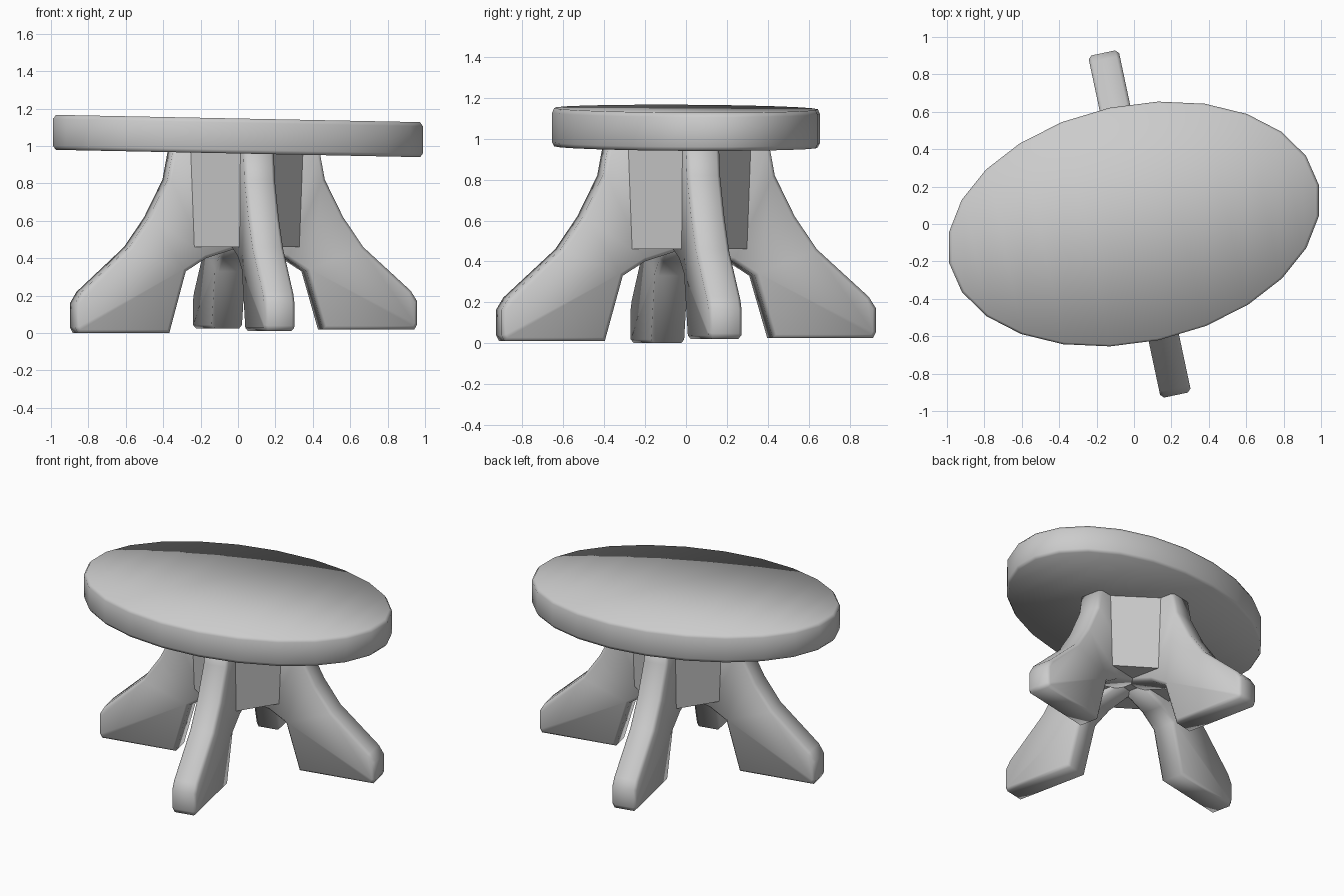
import bpy, bmesh, math
from mathutils import Matrix

cube = bpy.data.objects.get("Cube")
if cube:
    bpy.data.objects.remove(cube, do_unlink=True)

TURN = math.radians(12)
HUB_X = 0.03

grey = bpy.data.materials.new("plain grey")
grey.use_nodes = True
grey.diffuse_color = (0.6, 0.6, 0.6, 1)
grey.node_tree.nodes["Principled BSDF"].inputs["Base Color"].default_value = (0.6, 0.6, 0.6, 1)


def finish(bm, name):
    bmesh.ops.recalc_face_normals(bm, faces=bm.faces)
    for f in bm.faces:
        f.smooth = True
    mesh = bpy.data.meshes.new(name)
    bm.to_mesh(mesh)
    bm.free()
    mesh.materials.append(grey)
    obj = bpy.data.objects.new(name, mesh)
    bpy.context.collection.objects.link(obj)
    return obj


# Oval top: stacked rings, capped by strips across the short axis
def tabletop(sides=24, a=1.01, b=0.635):
    bm = bmesh.new()
    rings = []
    for scale, z in ((0.985, 0.96), (1, 0.98), (1, 1.125), (0.985, 1.147)):
        ring = []
        for i in range(sides):
            t = math.tau * i / sides
            p = Matrix.Rotation(TURN, 2) @ Matrix.Diagonal((a * scale, b * scale))
            x, y = p[0][0] * math.cos(t) + p[0][1] * math.sin(t), p[1][0] * math.cos(t) + p[1][1] * math.sin(t)
            ring.append(bm.verts.new((x, y, z - 0.02 * x)))
        rings.append(ring)
    for low, high in zip(rings, rings[1:]):
        for i in range(sides):
            j = (i + 1) % sides
            bm.faces.new((low[i], low[j], high[j], high[i]))
    for ring in (rings[0], rings[-1]):
        for k in range(sides // 2):
            corners = [ring[k], ring[k + 1], ring[-k - 1], ring[-k]]
            bm.faces.new(list(dict.fromkeys(corners)))
    return finish(bm, "tabletop")


# Flared leg: side profile (distance from hub, height) given thickness
PROFILE = [(0.03, 0.98), (0.40, 0.98), (0.43, 0.82), (0.53, 0.62), (0.64, 0.46),
           (0.90, 0.22), (0.935, 0.16), (0.935, 0.03), (0.92, 0.0), (0.42, 0.0),
           (0.33, 0.33), (0.22, 0.40), (0.03, 0.46)]


def leg(name, angle, lift, half=0.083):
    bm = bmesh.new()
    # the lift fades out above the foot
    pts = [(r, z + lift * max(0, 1 - z / 0.3)) for r, z in PROFILE]
    face = bm.faces.new([bm.verts.new((r, -half, z)) for r, z in pts])
    ext = bmesh.ops.extrude_face_region(bm, geom=[face])
    moved = [v for v in ext["geom"] if isinstance(v, bmesh.types.BMVert)]
    bmesh.ops.translate(bm, verts=moved, vec=(0, 2 * half, 0))
    bmesh.ops.recalc_face_normals(bm, faces=bm.faces)
    # soften the long edges of both cheeks
    rim = [e for e in bm.edges if abs(e.verts[0].co.y - e.verts[1].co.y) < 0.01]
    bmesh.ops.bevel(bm, geom=rim, offset=0.018, segments=1, affect='EDGES')
    place = Matrix.Translation((HUB_X, 0, 0)) @ Matrix.Rotation(TURN + angle, 4, 'Z')
    bmesh.ops.transform(bm, matrix=place, verts=bm.verts)
    return finish(bm, name)


# Central hub: a square column with its corners buried in the legs
def hub():
    bm = bmesh.new()
    place = Matrix.Translation((HUB_X, 0, 0.72)) @ Matrix.Rotation(TURN, 4, 'Z')
    bmesh.ops.create_cone(bm, cap_ends=True, segments=4, radius1=0.37,
                          radius2=0.39, depth=0.52, matrix=place)
    return finish(bm, "hub")


parts = [tabletop(), hub()]
for i, (name, lift) in enumerate((("left_leg", 0.02), ("back_leg", 0.025),
                                  ("right_leg", 0.0), ("front_leg", 0.01))):
    parts.append(leg(name, i * math.pi / 2, lift))

# Smooth legs and hub, keeping true corners crisp
bpy.ops.object.select_all(action='DESELECT')
for obj in parts[1:]:
    obj.select_set(True)
bpy.context.view_layer.objects.active = parts[1]
bpy.ops.object.shade_smooth_by_angle(angle=math.radians(60))
